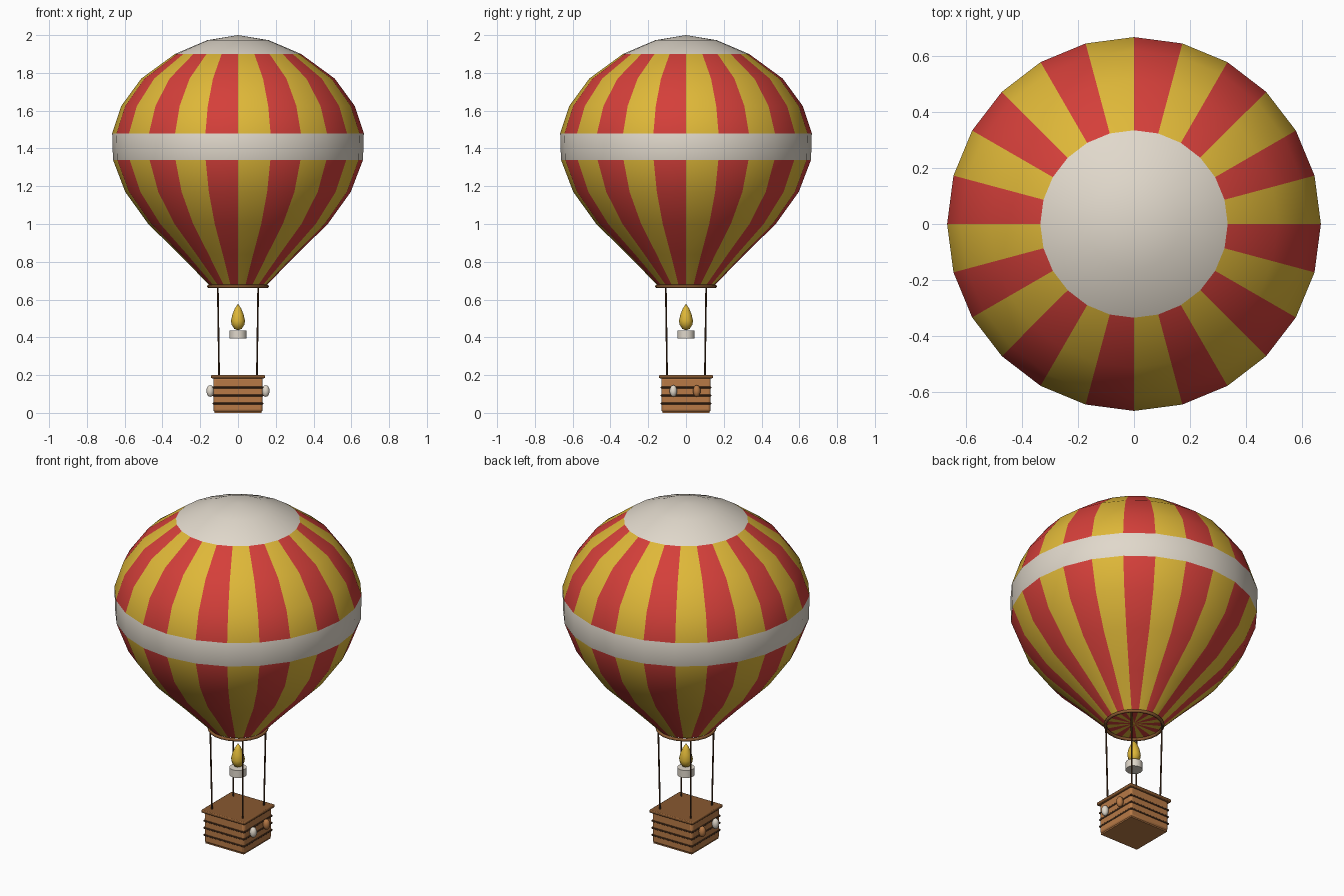
import bpy, bmesh, math
from mathutils import Vector

if "Cube" in bpy.data.objects:
    bpy.data.objects.remove(bpy.data.objects["Cube"])


def material(name, rgb):
    m = bpy.data.materials.new(name)
    m.diffuse_color = (*rgb, 1)
    m.use_nodes = True
    m.node_tree.nodes["Principled BSDF"].inputs["Base Color"].default_value = m.diffuse_color
    return m


RED = material("red cloth", (0.66, 0.05, 0.042))
GOLD = material("gold cloth", (0.74, 0.48, 0.04))
CREAM = material("cream", (0.75, 0.69, 0.60))
WICKER = material("wicker brown", (0.48, 0.195, 0.062))
TRIM = material("trim brown", (0.25, 0.1, 0.03))
DARK = material("dark rope", (0.07, 0.03, 0.012))


def finish(name, mats, angle=40):
    o = bpy.context.object
    o.name = name
    for m in mats:
        o.data.materials.append(m)
    bpy.ops.object.shade_smooth_by_angle(angle=math.radians(angle))
    return o


def lathe(name, profile, segments, mats, colour=None, angle=40):
    """Spin an (r, z) profile that starts and ends on the axis."""
    bm = bmesh.new()
    rings = []
    for r, z in profile:
        if r == 0:
            rings.append([bm.verts.new((0, 0, z))] * segments)
        else:
            rings.append([bm.verts.new((r * math.cos(i * math.tau / segments),
                                        r * math.sin(i * math.tau / segments), z))
                          for i in range(segments)])
    for k in range(len(rings) - 1):
        a, b = rings[k], rings[k + 1]
        for i in range(segments):
            j = (i + 1) % segments
            corners = list(dict.fromkeys((a[i], a[j], b[j], b[i])))
            f = bm.faces.new(corners)
            f.material_index = colour(k, i) if colour else 0
    bmesh.ops.recalc_face_normals(bm, faces=bm.faces)
    mesh = bpy.data.meshes.new(name)
    bm.to_mesh(mesh)
    bm.free()
    o = bpy.data.objects.new(name, mesh)
    bpy.context.collection.objects.link(o)
    bpy.ops.object.select_all(action='DESELECT')
    o.select_set(True)
    bpy.context.view_layer.objects.active = o
    return finish(name, mats, angle)


def box(name, half, z0, z1, mat, bevel=0.0):
    bpy.ops.mesh.primitive_cube_add(size=1, location=(0, 0, (z0 + z1) / 2))
    o = bpy.context.object
    o.scale = (half * 2, half * 2, z1 - z0)
    bpy.ops.object.transform_apply(location=False, rotation=False, scale=True)
    finish(name, [mat], 50)
    if bevel:
        mod = o.modifiers.new("rounded edges", 'BEVEL')
        mod.width = bevel
        mod.segments = 2
    return o


# Envelope: alternating gores, with a cream belt and crown
profile = [(0, 0.68), (0.155, 0.68), (0.31, 0.838), (0.475, 1.0), (0.597, 1.17),
           (0.662, 1.34), (0.666, 1.48), (0.618, 1.625), (0.512, 1.77),
           (0.334, 1.9), (0.163, 1.973), (0, 2.0)]
lathe("envelope", profile, 24, [GOLD, RED, CREAM],
      lambda k, i: 2 if k == 5 or k >= 9 else i % 2)

# Mouth ring
bpy.ops.mesh.primitive_torus_add(major_radius=0.155, minor_radius=0.009,
                                 major_segments=24, minor_segments=8,
                                 location=(0, 0, 0.67))
finish("mouth_ring", [TRIM], 60)

# Burner and flame
lathe("burner", [(0, 0.393), (0.046, 0.393), (0.046, 0.437), (0, 0.437)], 16, [CREAM])
lathe("flame", [(0, 0.437), (0.02, 0.445), (0.034, 0.468), (0.037, 0.488),
                (0.03, 0.52), (0.017, 0.552), (0, 0.578)], 12, [GOLD], angle=60)

# Basket with dark straps and a lid-like rim
box("basket", 0.131, 0.005, 0.188, WICKER, 0.012)
for n, z in enumerate((0.05, 0.092, 0.134)):
    box(f"basket_strap_{n + 1}", 0.134, z - 0.005, z + 0.005, DARK, 0.003)
box("basket_foot", 0.125, 0.0, 0.01, WICKER)
box("basket_rim", 0.143, 0.183, 0.2, TRIM, 0.005)

# Four corner ropes
for sx in (-1, 1):
    for sy in (-1, 1):
        low = Vector((0.1 * sx, 0.1 * sy, 0.19))
        high = Vector((0.107 * sx, 0.107 * sy, 0.675))
        d = high - low
        bpy.ops.mesh.primitive_cylinder_add(vertices=8, radius=0.0045, depth=d.length,
                                            location=(low + high) / 2)
        bpy.context.object.rotation_euler = d.to_track_quat('Z', 'Y').to_euler()
        finish("rope", [DARK], 60)

# Ballast bags on both sides
for sx in (-1, 1):
    for y, mat, label in ((-0.067, CREAM, "cream"), (0.057, WICKER, "brown")):
        bpy.ops.mesh.primitive_uv_sphere_add(segments=12, ring_count=8, radius=1,
                                             location=(0.147 * sx, y, 0.116))
        bpy.context.object.scale = (0.02, 0.02, 0.031)
        finish(f"{label}_ballast_bag", [mat], 60)
